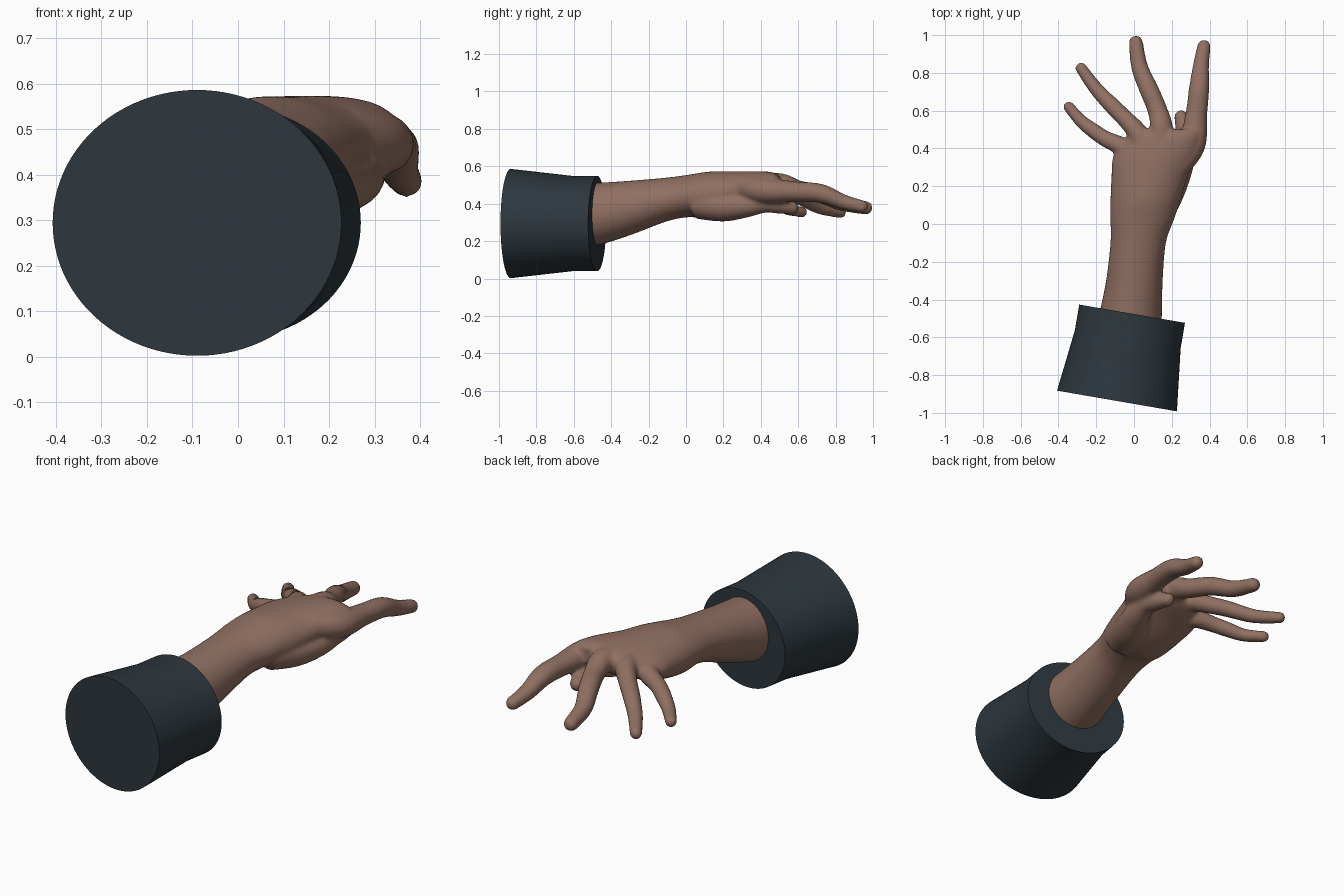
import bpy, bmesh, math
from mathutils import Vector

cube = bpy.data.objects.get("Cube")
if cube:
    bpy.data.objects.remove(cube, do_unlink=True)


def material(name, rgb):
    m = bpy.data.materials.new(name)
    m.use_nodes = True
    m.diffuse_color = (*rgb, 1)
    m.node_tree.nodes["Principled BSDF"].inputs["Base Color"].default_value = (*rgb, 1)
    return m


def new_object(name, bm, mat):
    bmesh.ops.recalc_face_normals(bm, faces=bm.faces)
    mesh = bpy.data.meshes.new(name)
    bm.to_mesh(mesh)
    bm.free()
    mesh.materials.append(mat)
    ob = bpy.data.objects.new(name, mesh)
    bpy.context.collection.objects.link(ob)
    return ob


def smooth_path(points, steps=6):
    """Catmull-Rom through tuples of any length."""
    p = [points[0]] + points + [points[-1]]
    out = []
    for a, b, c, d in zip(p, p[1:], p[2:], p[3:]):
        for i in range(steps):
            t = i / steps
            out.append([0.5 * (2 * q + (r - o) * t + (2 * o - 5 * q + 4 * r - s) * t * t
                               + (3 * q - o - 3 * r + s) * t ** 3)
                        for o, q, r, s in zip(a, b, c, d)])
    return out + [list(points[-1])]


def loft(bm, rings):
    """Closed skin over equal rings of points."""
    loops = [[bm.verts.new(co) for co in ring] for ring in rings]
    n = len(loops[0])
    for a, b in zip(loops, loops[1:]):
        for i in range(n):
            j = (i + 1) % n
            bm.faces.new((a[i], a[j], b[j], b[i]))
    bm.faces.new(loops[0][::-1])
    bm.faces.new(loops[-1])


def ellipse(center, side, up, rx, rz, n):
    return [center + side * rx * math.cos(2 * math.pi * i / n)
            + up * rz * math.sin(2 * math.pi * i / n) for i in range(n)]


def finger(bm, points):
    """Tapered tube along (x, y, z, radius), with a rounded tip."""
    path = smooth_path(points)
    pos = [Vector(p[:3]) for p in path]
    rad = [p[3] for p in path]
    rings = []
    for i, c in enumerate(pos):
        t = (pos[min(i + 1, len(pos) - 1)] - pos[max(i - 1, 0)]).normalized()
        side = t.cross(Vector((0, 0, 1))).normalized()
        rings.append(ellipse(c, side, side.cross(t), rad[i], rad[i] * 0.95, 20))
    for k in range(1, 6):
        f = math.sin(k * math.pi / 11)
        w = math.cos(k * math.pi / 11)
        rings.append(ellipse(pos[-1] + t * rad[-1] * f, side, side.cross(t),
                             rad[-1] * w, rad[-1] * w, 20))
    loft(bm, rings)


skin = material("brown skin", (0.28, 0.16, 0.12))
cloth = material("dark slate cloth", (0.026, 0.038, 0.048))

# Sleeve cuff: straight band, then a flare towards the elbow
axis = Vector((0.17, 0.985, 0)).normalized()
across = Vector((axis.y, -axis.x, 0))
bm = bmesh.new()
loft(bm, [ellipse(Vector((x, y, 0.294)), across, Vector((0, 0, 1)), rx, rz, 96)
          for x, y, rx, rz in ((-0.09, -0.937, 0.322, 0.292),
                               (-0.033, -0.61, 0.284, 0.255),
                               (-0.01, -0.475, 0.284, 0.255))])
cuff = new_object("sleeve_cuff", bm, cloth)
bpy.context.view_layer.objects.active = cuff
cuff.select_set(True)
bpy.ops.object.shade_smooth_by_angle(angle=math.radians(25))
cuff.select_set(False)

# Forearm and palm: y, centre x, centre z, half width, half height, tilt
bm = bmesh.new()
sections = [(-0.62, -0.03, 0.33, 0.175, 0.175, 0),
            (-0.47, -0.017, 0.345, 0.165, 0.167, 0),
            (-0.3, 0.002, 0.377, 0.15, 0.146, 0),
            (-0.1, 0.022, 0.423, 0.147, 0.117, 0),
            (0.02, 0.043, 0.442, 0.168, 0.114, 0),
            (0.12, 0.06, 0.445, 0.185, 0.126, 0.02),
            (0.24, 0.08, 0.457, 0.2, 0.115, 0.06),
            (0.36, 0.105, 0.48, 0.215, 0.09, 0.12),
            (0.46, 0.15, 0.497, 0.19, 0.068, 0.12),
            (0.5, 0.16, 0.5, 0.165, 0.045, 0.1)]
loft(bm, [ellipse(Vector((x, y, z)), Vector((1, 0, tilt)), Vector((0, 0, 1)), rx, rz, 40)
          for y, x, z, rx, rz, tilt in smooth_path(sections)])

# Fingers from knuckle to tip
digits = {
    "index": [(0.22, 0.3, 0.49, 0.07), (0.305, 0.42, 0.47, 0.074), (0.33, 0.58, 0.465, 0.058),
              (0.345, 0.72, 0.455, 0.054), (0.355, 0.84, 0.41, 0.043), (0.37, 0.94, 0.385, 0.036)],
    "middle": [(0.13, 0.34, 0.5, 0.065), (0.145, 0.5, 0.505, 0.062), (0.125, 0.6, 0.475, 0.053),
               (0.08, 0.71, 0.455, 0.051), (0.03, 0.83, 0.405, 0.045), (0.01, 0.96, 0.378, 0.038)],
    "ring": [(0.06, 0.34, 0.49, 0.06), (0.025, 0.47, 0.49, 0.055), (-0.04, 0.55, 0.46, 0.047),
             (-0.11, 0.62, 0.43, 0.044), (-0.2, 0.715, 0.38, 0.038), (-0.28, 0.825, 0.352, 0.031)],
    "little": [(0.0, 0.3, 0.46, 0.06), (-0.055, 0.4, 0.455, 0.052), (-0.15, 0.45, 0.43, 0.043),
               (-0.21, 0.49, 0.405, 0.041), (-0.28, 0.545, 0.372, 0.035), (-0.345, 0.62, 0.355, 0.03)],
    "thumb": [(0.13, 0.06, 0.4, 0.085), (0.195, 0.2, 0.385, 0.085), (0.25, 0.32, 0.39, 0.068),
              (0.272, 0.42, 0.4, 0.052), (0.265, 0.5, 0.39, 0.046), (0.25, 0.565, 0.377, 0.038)],
}
for points in digits.values():
    finger(bm, points)
hand = new_object("forearm_and_hand", bm, skin)

# Fuse the volumes into one soft skin
fuse = hand.modifiers.new("fuse", 'REMESH')
fuse.mode = 'VOXEL'
fuse.voxel_size = 0.01
fuse.use_smooth_shade = True
soften = hand.modifiers.new("soften", 'SMOOTH')
soften.factor = 0.5
soften.iterations = 8
